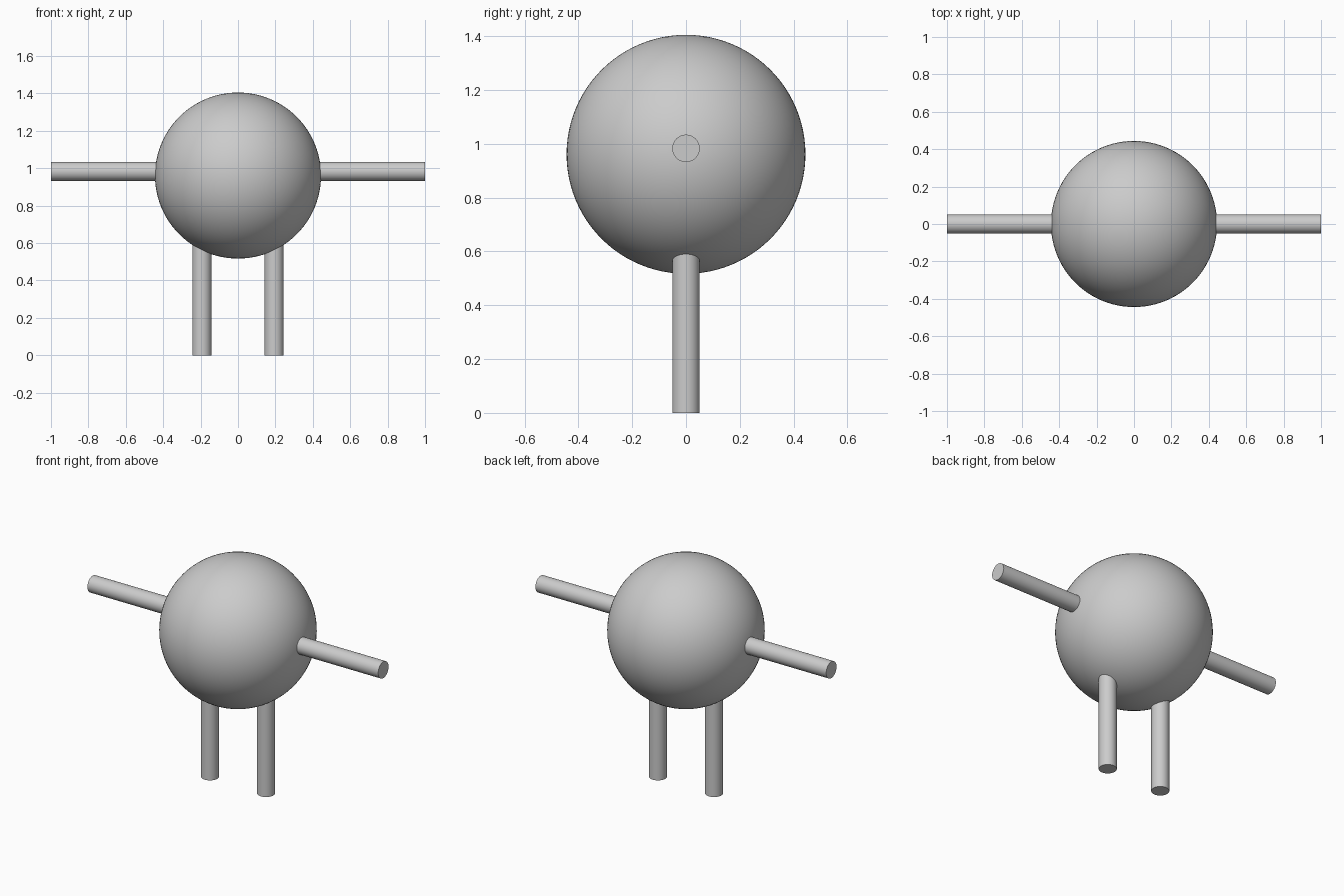
import bpy
import math

cube = bpy.data.objects.get("Cube")
if cube:
    bpy.data.objects.remove(cube, do_unlink=True)

# Single plain grey for every part
grey = bpy.data.materials.new("light grey")
grey.use_nodes = True
color = (0.6, 0.6, 0.6, 1)
grey.diffuse_color = color
grey.node_tree.nodes["Principled BSDF"].inputs["Base Color"].default_value = color

LIMB_RADIUS = 0.051
BODY_RADIUS = 0.444
BODY_Z = 0.961
ARM_Z = 0.983
ARM_INNER = 0.36
LEG_X = 0.193
LEG_TOP = 0.66


def finish(name):
    obj = bpy.context.object
    obj.name = name
    obj.data.materials.append(grey)
    bpy.ops.object.shade_smooth_by_angle(angle=math.radians(40))


def limb(name, length, location, rotation=(0, 0, 0)):
    bpy.ops.mesh.primitive_cylinder_add(vertices=48, radius=LIMB_RADIUS, depth=length,
                                        location=location, rotation=rotation)
    finish(name)


# Round body
bpy.ops.mesh.primitive_uv_sphere_add(segments=96, ring_count=48, radius=BODY_RADIUS,
                                     location=(0, 0, BODY_Z))
finish("body")

# Straight arms and legs, one pair per side
for side, sign in (("left", 1), ("right", -1)):
    limb(side + "_arm", 1 - ARM_INNER, (sign * (1 + ARM_INNER) / 2, 0, ARM_Z),
         (0, math.pi / 2, 0))
    limb(side + "_leg", LEG_TOP, (sign * LEG_X, 0, LEG_TOP / 2))
